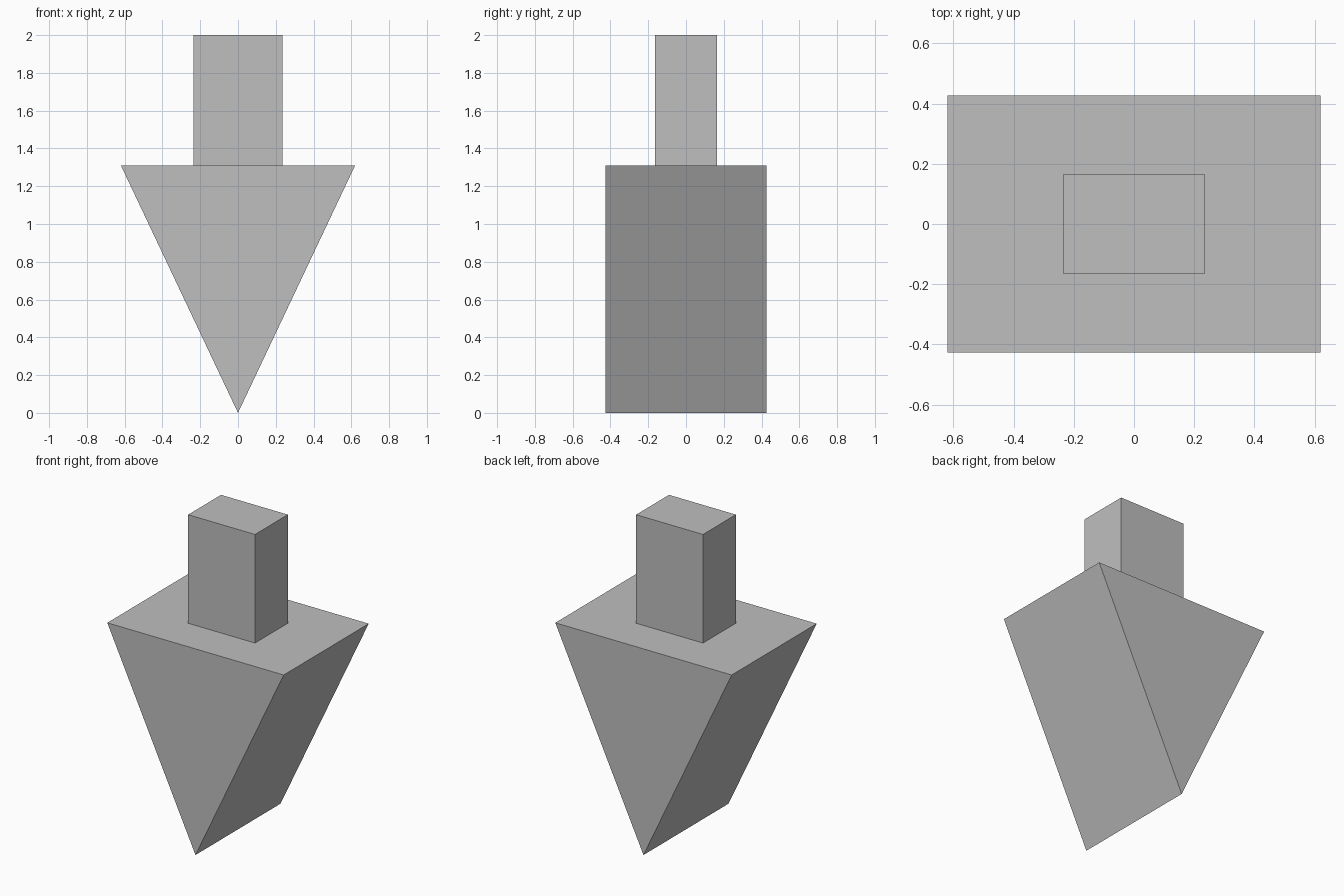
import bpy
import bmesh

cube = bpy.data.objects.get("Cube")
if cube:
    bpy.data.objects.remove(cube, do_unlink=True)

GREY = (0.52, 0.52, 0.52, 1.0)
grey = bpy.data.materials.new("plain_grey")
grey.use_nodes = True
grey.diffuse_color = GREY
grey.node_tree.nodes["Principled BSDF"].inputs["Base Color"].default_value = GREY


def extrude_profile(name, profile, half_depth):
    """Extrude an x/z outline along y, centred on y = 0."""
    bm = bmesh.new()
    face = bm.faces.new([bm.verts.new((x, -half_depth, z)) for x, z in profile])
    result = bmesh.ops.extrude_face_region(bm, geom=[face], use_keep_orig=True)
    moved = [v for v in result["geom"] if isinstance(v, bmesh.types.BMVert)]
    bmesh.ops.translate(bm, verts=moved, vec=(0, 2 * half_depth, 0))
    bmesh.ops.recalc_face_normals(bm, faces=bm.faces)
    mesh = bpy.data.meshes.new(name)
    bm.to_mesh(mesh)
    bm.free()
    mesh.materials.append(grey)
    obj = bpy.data.objects.new(name, mesh)
    bpy.context.collection.objects.link(obj)
    return obj


SHOULDER = 1.31

# Triangular wedge with its sharp edge on the ground
extrude_profile("arrow_head", [(0, 0), (0.62, SHOULDER), (-0.62, SHOULDER)], 0.427)

# Rectangular shaft standing on the wedge
extrude_profile("arrow_shaft", [(-0.235, SHOULDER), (0.235, SHOULDER),
                                (0.235, 2), (-0.235, 2)], 0.165)
